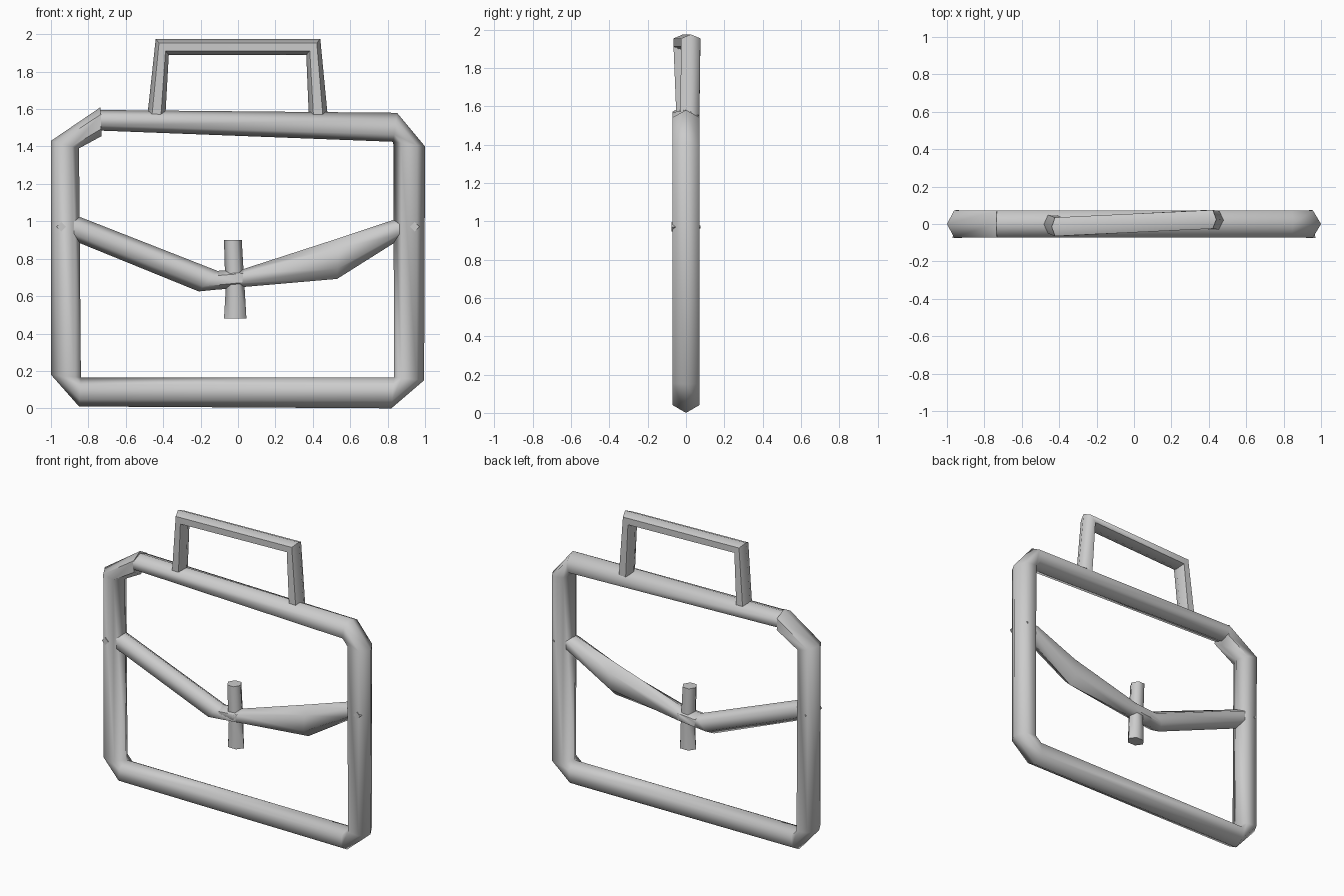
import bpy, bmesh, math

if "Cube" in bpy.data.objects:
    bpy.data.objects.remove(bpy.data.objects["Cube"])

grey = bpy.data.materials.new("light grey")
grey.diffuse_color = (0.6, 0.6, 0.6, 1)
grey.use_nodes = True
grey.node_tree.nodes["Principled BSDF"].inputs["Base Color"].default_value = grey.diffuse_color


def finish(name, bm, angle=65):
    bmesh.ops.recalc_face_normals(bm, faces=bm.faces)
    me = bpy.data.meshes.new(name)
    bm.to_mesh(me)
    bm.free()
    me.materials.append(grey)
    ob = bpy.data.objects.new(name, me)
    bpy.context.collection.objects.link(ob)
    bpy.ops.object.select_all(action='DESELECT')
    ob.select_set(True)
    bpy.context.view_layer.objects.active = ob
    bpy.ops.object.shade_smooth_by_angle(angle=math.radians(angle))
    return ob


def tube(name, rings, depth, angle=65):
    """Six-sided tube; each ring is (outer x, outer z, inner x, inner z[, y centre])."""
    bm = bmesh.new()
    loops = []
    for r in rings:
        ox, oz, ix, iz = r[:4]
        yc = r[4] if len(r) > 4 else 0
        section = [(0, 0), (.25, -1), (.75, -1), (1, 0), (.75, 1), (.25, 1)]
        loops.append([bm.verts.new((ox + (ix - ox) * t, yc + s * depth, oz + (iz - oz) * t))
                      for t, s in section])
    for a, b in zip(loops, loops[1:]):
        for i in range(6):
            j = (i + 1) % 6
            quad = [a[i], a[j], b[j], b[i]]
            if (a[i].co - b[i].co).length < 1e-5:
                quad = [a[i], a[j], b[j]]
            elif (a[j].co - b[j].co).length < 1e-5:
                quad = [a[i], a[j], b[i]]
            bm.faces.new(quad)
    bm.faces.new(loops[0])
    bm.faces.new(loops[-1])
    bmesh.ops.remove_doubles(bm, verts=bm.verts, dist=1e-5)
    return finish(name, bm, angle)


# Case outline: chamfered outside, square inside, with a step at the top left
tube("case_frame", [
    (-.735, 1.61, -.73, 1.455),
    (-1, 1.43, -.85, 1.39),
    (-1, .18, -.84, .165),
    (-.85, .01, -.84, .165),
    (.82, 0, .835, .165),
    (.995, .15, .835, .165),
    (1, 1.40, .83, 1.425),
    (.85, 1.58, .83, 1.425),
    (-.74, 1.595, -.74, 1.485)], .071)

# Carrying handle, slightly skewed in depth
tube("handle", [
    (-.485, 1.56, -.39, 1.53, 0),
    (-.44, 1.975, -.37, 1.89, -.015),
    (.44, 1.975, .365, 1.89, .025),
    (.48, 1.56, .38, 1.53, .02)], .05)

# Front flap edge: slim left arm, wide sagging right arm
tube("flap_left", [
    (-.93, 1.05, -.93, .925),
    (-.85, 1.025, -.85, .885),
    (-.11, .735, -.21, .625),
    (.03, .745, .02, .648)], .055)
tube("flap_right", [
    (-.11, .735, -.10, .635),
    (.03, .745, .02, .648),
    (.54, .91, .53, .692),
    (.84, 1.01, .86, .90),
    (.92, 1.01, .92, .93)], .055)

# Clasp, narrowed where it passes through the flap
tube("clasp", [
    (-.075, .90, .02, .90),
    (-.07, .73, .03, .73),
    (-.065, .65, .035, .65),
    (-.075, .48, .045, .48)], .042)

# Small rivet points where the flap meets the sides
for side, label in ((-1, "left"), (1, "right")):
    bm = bmesh.new()
    bmesh.ops.create_cone(bm, segments=4, radius1=.025, radius2=.008, depth=.152, cap_ends=True)
    for v in bm.verts:
        x, y, z = v.co
        v.co = (side * .945 + x, z, .97 + y)
    finish("rivet_" + label, bm, 30)
